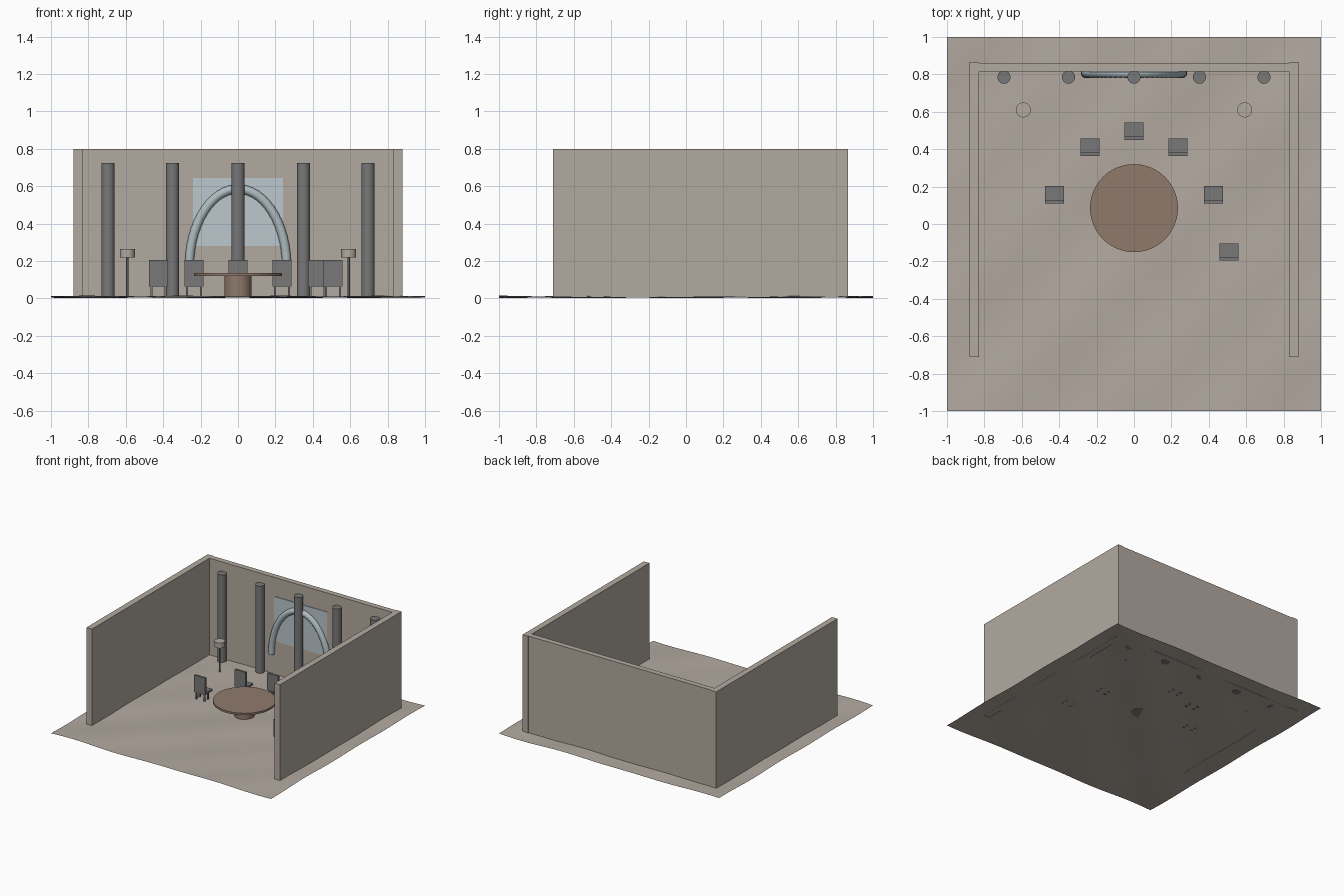
import bpy, bmesh, math
from mathutils import Vector

old = bpy.data.objects.get("Cube")
if old:
    bpy.data.objects.remove(old, do_unlink=True)


def material(name, r, g, b):
    m = bpy.data.materials.new(name)
    m.use_nodes = True
    m.diffuse_color = (r, g, b, 1)
    m.node_tree.nodes["Principled BSDF"].inputs["Base Color"].default_value = (r, g, b, 1)
    return m


STONE = material("warm stone", 0.45, 0.40, 0.35)
GREY = material("dark grey", 0.19, 0.19, 0.195)
WOOD = material("brown wood", 0.28, 0.195, 0.15)
GLASS = material("pale glass", 0.50, 0.57, 0.61)
TUBE = material("pale blue tube", 0.42, 0.50, 0.53)
BASE = 0.006


def finish(name, bm, mat, smooth=False):
    mesh = bpy.data.meshes.new(name)
    bmesh.ops.recalc_face_normals(bm, faces=bm.faces)
    bm.to_mesh(mesh)
    bm.free()
    mesh.materials.append(mat)
    obj = bpy.data.objects.new(name, mesh)
    bpy.context.collection.objects.link(obj)
    if smooth:
        bpy.ops.object.select_all(action='DESELECT')
        obj.select_set(True)
        bpy.context.view_layer.objects.active = obj
        bpy.ops.object.shade_smooth_by_angle(angle=math.radians(40))
    return obj


def add_box(bm, lo, hi):
    lo, hi = Vector(lo), Vector(hi)
    verts = bmesh.ops.create_cube(bm, size=1)["verts"]
    bmesh.ops.scale(bm, vec=hi - lo, verts=verts)
    bmesh.ops.translate(bm, vec=(lo + hi) / 2, verts=verts)


def box(name, lo, hi, mat):
    bm = bmesh.new()
    add_box(bm, lo, hi)
    return finish(name, bm, mat)


def cylinder(name, x, y, z0, z1, radius, mat, sides=32):
    bm = bmesh.new()
    verts = bmesh.ops.create_cone(bm, cap_ends=True, segments=sides, radius1=radius,
                                  radius2=radius, depth=z1 - z0)["verts"]
    bmesh.ops.translate(bm, vec=(x, y, (z0 + z1) / 2), verts=verts)
    return finish(name, bm, mat, smooth=True)


# Gently rippled floor sheet
bm = bmesh.new()
bmesh.ops.create_grid(bm, x_segments=48, y_segments=48, size=1)
for v in bm.verts:
    x, y = v.co.x, v.co.y
    v.co.z = 0.008 + 0.004 * math.sin(6 * x) * math.cos(6 * y) + 0.003 * math.sin(9 * (x - y))
finish("floor", bm, STONE, smooth=True)

# Three walls, open at the front
box("back_wall", (-0.83, 0.815, BASE), (0.83, 0.86, 0.8), STONE)
for side, x in (("right", -0.855), ("left", 0.855)):
    box(side + "_wall", (x - 0.025, -0.71, BASE), (x + 0.025, 0.865, 0.8), STONE)

# Window pane on the back wall
box("window", (-0.24, 0.81, 0.28), (0.24, 0.816, 0.645), GLASS)

# Row of columns
for x in (-0.695, -0.35, 0, 0.35, 0.695):
    cylinder("column", x, 0.785, BASE, 0.725, 0.035, GREY)

# Segmented arch: rings swept over a half ellipse, every other ring swollen
bm = bmesh.new()
STEPS, SIDES = 56, 16
rings = []
for i in range(STEPS + 1):
    a = math.pi * i / STEPS
    radius = 0.025 if i % 2 else 0.0235
    centre = Vector((0.26 * math.cos(a), 0.806, 0.17 + 0.415 * math.sin(a)))
    out = Vector((0.415 * math.cos(a), 0, 0.26 * math.sin(a))).normalized()
    ring = []
    for j in range(SIDES):
        t = math.tau * j / SIDES
        ring.append(bm.verts.new(centre + radius * (math.cos(t) * out + math.sin(t) * Vector((0, 1, 0)))))
    rings.append(ring)
for r, s in zip(rings, rings[1:]):
    for j in range(SIDES):
        k = (j + 1) % SIDES
        bm.faces.new((r[j], r[k], s[k], s[j]))
bm.faces.new(rings[0])
bm.faces.new(rings[-1])
finish("arch", bm, TUBE, smooth=True)

# Round table on a drum pedestal
cylinder("table_top", 0, 0.085, 0.12, 0.136, 0.235, WOOD, 64)
cylinder("table_pedestal", 0, 0.085, BASE, 0.12, 0.073, WOOD)

# Chairs: seat, upright back on the front side, four thin legs
for cx, cy in ((0, 0.495), (-0.235, 0.41), (0.235, 0.41),
               (-0.425, 0.155), (0.425, 0.155), (0.508, -0.15)):
    bm = bmesh.new()
    add_box(bm, (cx - 0.05, cy - 0.03, 0.065), (cx + 0.05, cy + 0.047, 0.082))
    add_box(bm, (cx - 0.05, cy - 0.046, 0.065), (cx + 0.05, cy - 0.028, 0.205))
    for dx in (-0.037, 0.037):
        for dy in (-0.035, 0.008):
            add_box(bm, (cx + dx - 0.006, cy + dy - 0.006, BASE),
                    (cx + dx + 0.006, cy + dy + 0.006, 0.07))
    finish("chair", bm, GREY)

# Floor lamps
for x in (-0.592, 0.592):
    cylinder("lamp_pole", x, 0.61, BASE, 0.222, 0.006, GREY, 12)
    cylinder("lamp_shade", x, 0.61, 0.22, 0.263, 0.04, STONE)
